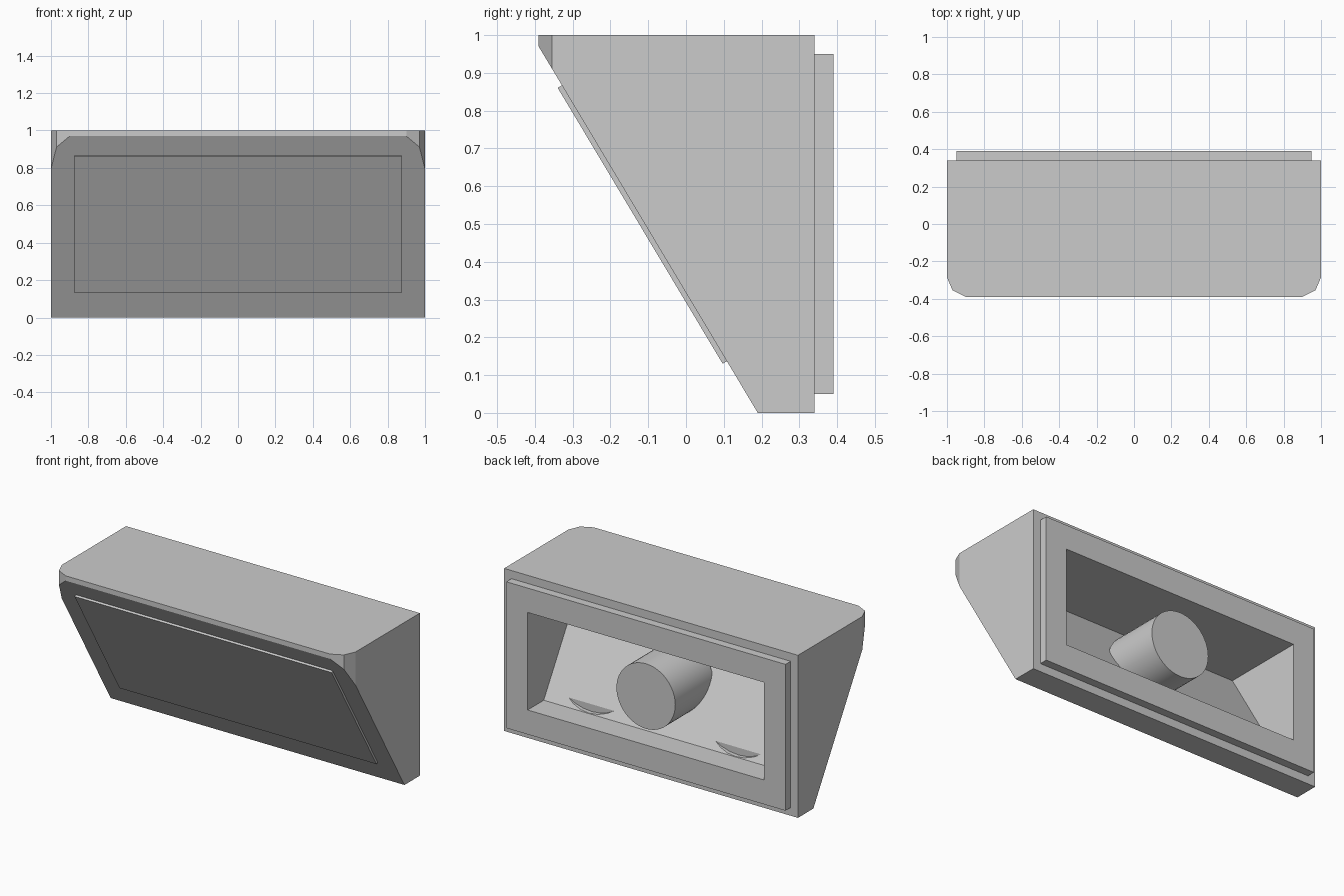
import bpy, bmesh, math
from mathutils import Vector

cube = bpy.data.objects.get("Cube")
if cube:
    bpy.data.objects.remove(cube, do_unlink=True)

grey = bpy.data.materials.new("plain_grey")
grey.use_nodes = True
grey.diffuse_color = (0.6, 0.6, 0.6, 1)
grey.node_tree.nodes["Principled BSDF"].inputs["Base Color"].default_value = (0.6, 0.6, 0.6, 1)


def finish(name, bm):
    bmesh.ops.recalc_face_normals(bm, faces=bm.faces)
    mesh = bpy.data.meshes.new(name)
    bm.to_mesh(mesh)
    bm.free()
    mesh.materials.append(grey)
    obj = bpy.data.objects.new(name, mesh)
    bpy.context.collection.objects.link(obj)
    return obj


def prism(points, offset):
    """Extrude a closed outline along an offset."""
    bm = bmesh.new()
    face = bm.faces.new([bm.verts.new(p) for p in points])
    ext = bmesh.ops.extrude_face_region(bm, geom=[face])
    moved = [v for v in ext["geom"] if isinstance(v, bmesh.types.BMVert)]
    bmesh.ops.translate(bm, verts=moved, vec=offset)
    return bm


def side_prism(name, profile, half_width):
    """Extrude a y-z profile across x."""
    pts = [(-half_width, y, z) for y, z in profile]
    return finish(name, prism(pts, (2 * half_width, 0, 0)))


def cylinder(name, x, z, radius, y0, y1, sides=48):
    turns = [2 * math.pi * i / sides for i in range(sides)]
    pts = [(x + radius * math.cos(a), y0, z + radius * math.sin(a)) for a in turns]
    return finish(name, prism(pts, (0, y1 - y0, 0)))


def cut(obj, cutter):
    mod = obj.modifiers.new("cut", 'BOOLEAN')
    mod.operation = 'DIFFERENCE'
    mod.solver = 'EXACT'
    mod.object = cutter
    bpy.context.view_layer.objects.active = obj
    bpy.ops.object.modifier_apply(modifier=mod.name)


# Housing: plan outline with softened front corners, sliced by the sloping front
half = [(1, 0.34), (1, -0.285), (0.97, -0.355), (0.9, -0.39)]
outline = half + [(-x, y) for x, y in reversed(half)]
bm = prism([(x, y, 0) for x, y in outline], (0, 0, 1))
low, high = Vector((0, 0.19, 0)), Vector((0, -0.39, 0.97))
slope = high - low
normal = Vector((0, -slope.z, slope.y)).normalized()
cutset = bmesh.ops.bisect_plane(bm, geom=bm.verts[:] + bm.edges[:] + bm.faces[:],
                                plane_co=low, plane_no=normal, clear_outer=True)
rim = [e for e in bm.edges if e.is_boundary]
bmesh.ops.holes_fill(bm, edges=rim, sides=0)
housing = finish("housing", bm)

# Raised back frame
back_frame = side_prism("back_frame", [(0.34, 0.05), (0.39, 0.05), (0.39, 0.95), (0.34, 0.95)], 0.95)

# Hollow with an inner wall parallel to the front
hollow = side_prism("hollow_cutter", [(0.5, 0.2), (0.233, 0.2), (-0.127, 0.8), (0.5, 0.8)], 0.805)
cut(housing, hollow)
cut(back_frame, hollow)
cutters = [hollow]

# Shallow round recesses in the inner wall
for x in (-0.5, 0.5):
    recess = cylinder("recess_cutter", x, 0.5, 0.298, 0.205, 0.3, 32)
    cut(housing, recess)
    cutters.append(recess)
for c in cutters:
    bpy.data.objects.remove(c, do_unlink=True)

# Thin plate on the sloping front
start, end = low + slope * 0.141, low + slope * 0.894
raise_by = normal * 0.013
corners = [start, end, end + raise_by, start + raise_by]
side_prism("front_panel", [(p.y, p.z) for p in corners], 0.875)

# Central post
post = cylinder("central_post", 0, 0.5, 0.2, 0.02, 0.39)
bpy.ops.object.select_all(action='DESELECT')
post.select_set(True)
bpy.context.view_layer.objects.active = post
bpy.ops.object.shade_smooth_by_angle(angle=math.radians(30))
